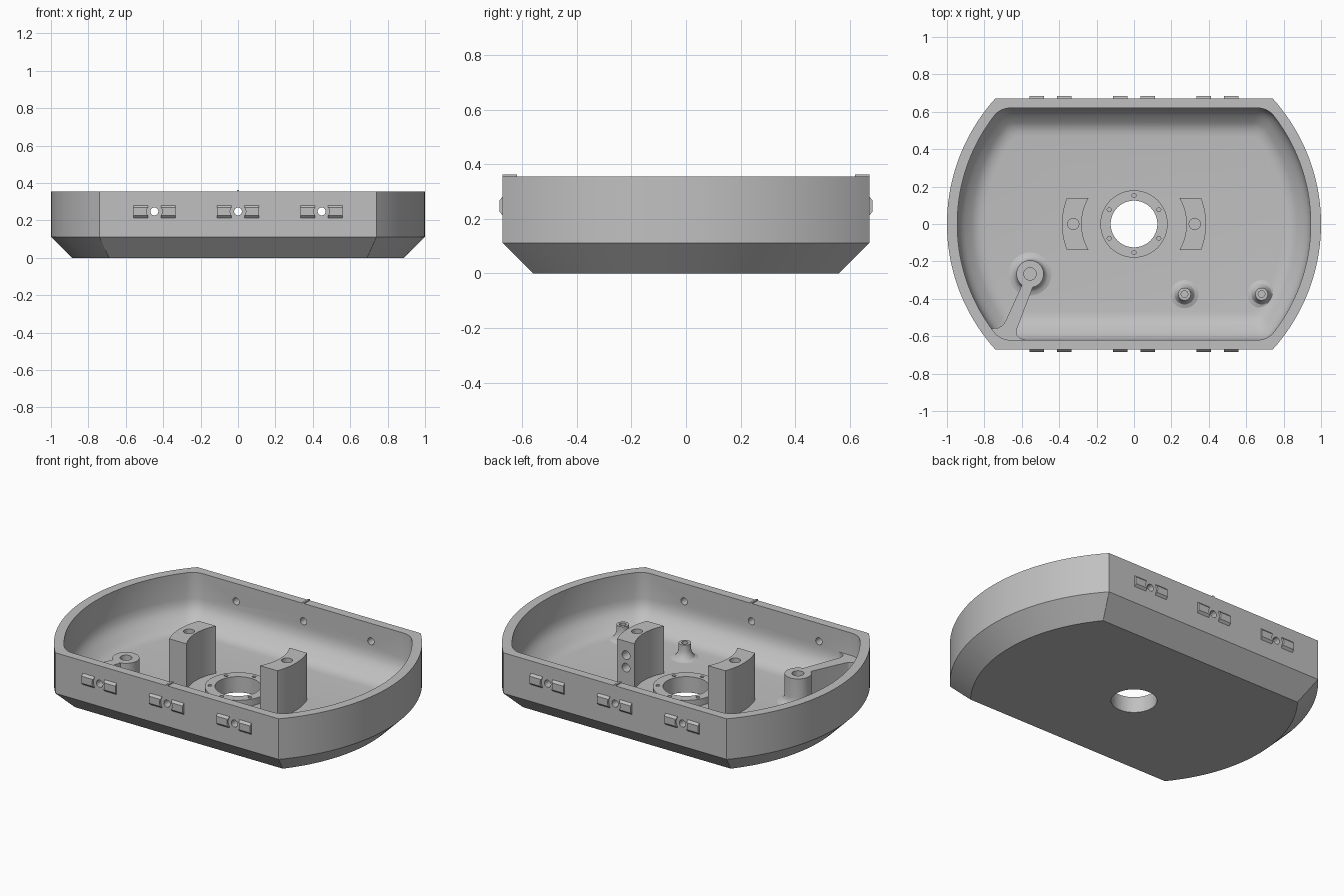
import bpy, bmesh, math
from mathutils import Matrix

if "Cube" in bpy.data.objects:
    bpy.data.objects.remove(bpy.data.objects["Cube"])

GREY = bpy.data.materials.new("plain_grey")
GREY.diffuse_color = (0.53, 0.53, 0.53, 1)
GREY.use_nodes = True
GREY.node_tree.nodes["Principled BSDF"].inputs["Base Color"].default_value = GREY.diffuse_color
TOP, FLOOR, WALL_Y = 0.355, 0.055, 0.672


def finish(name, bm):
    bmesh.ops.remove_doubles(bm, verts=bm.verts, dist=1e-5)
    bmesh.ops.recalc_face_normals(bm, faces=bm.faces)
    me = bpy.data.meshes.new(name)
    bm.to_mesh(me)
    bm.free()
    ob = bpy.data.objects.new(name, me)
    me.materials.append(GREY)
    bpy.context.collection.objects.link(ob)
    return ob


def loft(name, rings):
    """Capped solid through rings of equal point count."""
    bm = bmesh.new()
    loops = [[bm.verts.new(p) for p in ring] for ring in rings]
    n = len(loops[0])
    for a, b in zip(loops, loops[1:]):
        for i in range(n):
            j = (i + 1) % n
            bm.faces.new((a[i], a[j], b[j], b[i]))
    bm.faces.new(loops[0][::-1])
    bm.faces.new(loops[-1])
    return finish(name, bm)


def prism(name, pts, z0, z1):
    return loft(name, [[(x, y, z) for x, y in pts] for z in (z0, z1)])


def lathe(name, profile, x, y, closed=False, steps=48):
    """Revolve (radius, z) points about a vertical axis."""
    bm = bmesh.new()
    vs = [bm.verts.new((r, 0, z)) for r, z in profile]
    pairs = list(zip(vs, vs[1:])) + ([(vs[-1], vs[0])] if closed else [])
    es = [bm.edges.new(p) for p in pairs]
    bmesh.ops.spin(bm, geom=vs + es, cent=(0, 0, 0), axis=(0, 0, 1),
                   angle=math.tau, steps=steps)
    bmesh.ops.translate(bm, verts=bm.verts, vec=(x, y, 0))
    return finish(name, bm)


def rod(r, length, loc, along_y=False, seg=32):
    bm = bmesh.new()
    rot = Matrix.Rotation(math.pi / 2, 4, 'X') if along_y else Matrix()
    bmesh.ops.create_cone(bm, cap_ends=True, segments=seg, radius1=r, radius2=r,
                          depth=length, matrix=Matrix.Translation(loc) @ rot)
    return finish("cutter", bm)


def boolean(ob, cutter, op='DIFFERENCE'):
    mod = ob.modifiers.new("bool", 'BOOLEAN')
    mod.operation, mod.object, mod.solver = op, cutter, 'EXACT'
    bpy.context.view_layer.objects.active = ob
    bpy.ops.object.modifier_apply(modifier=mod.name)
    bpy.data.objects.remove(cutter)


def outline(R, Y, r, z, n=40, k=8):
    """Circle of radius R cut flat at y = +-Y, corners rounded by r."""
    cx, cy = math.sqrt((R - r) ** 2 - (Y - r) ** 2), Y - r
    a = math.atan2(cy, cx)
    right = [(R * math.cos(t), R * math.sin(t))
             for t in (-a + 2 * a * i / n for i in range(n + 1))]
    if r > 0:
        fil = [(cx + r * math.cos(t), cy + r * math.sin(t))
               for t in (a + (math.pi / 2 - a) * i / k for i in range(1, k + 1))]
        right = [(x, -y) for x, y in fil[::-1]] + right + fil
    return [(x, y, z) for x, y in right] + [(-x, -y, z) for x, y in right]


def hull(name):
    return loft(name, [outline(0.888, 0.56, 0, 0), outline(1, WALL_Y, 0, 0.112),
                       outline(1, WALL_Y, 0, TOP)])


# Tray shell: chamfered hull minus a cavity with a soft sloped cove
tray = hull("tray_shell")
cove = [(0.15, FLOOR), (0.125, 0.058), (0.1, 0.066), (0.078, 0.08), (0.04, 0.115),
        (0.02, 0.138), (0.007, 0.165), (0, 0.2), (0, 0.45)]
boolean(tray, loft("cavity", [outline(0.945 - d, 0.62 - d, 0.11 - d * 0.3, z)
                              for d, z in cove]))
boolean(tray, rod(0.125, 1, (0, 0, 0), seg=48))
CLIP_X = (-0.447, 0, 0.447)
for x in CLIP_X:
    boolean(tray, rod(0.021, 2, (x, 0, 0.248), True))

# Centre ring with six screw holes
ring = lathe("centre_ring", [(0.125, 0.04), (0.18, 0.04), (0.18, 0.095), (0.125, 0.095)],
             0, 0, closed=True)
for i in range(6):
    a = math.radians(30 + 60 * i)
    boolean(ring, rod(0.011, 0.06, (0.153 * math.cos(a), 0.153 * math.sin(a), 0.1), seg=16))

# Curved posts either side of the ring
for side, label in ((-1, "left"), (1, "right")):
    def arc(R, s):
        m = math.asin(0.14 / R)
        return [(side * R * math.cos(t), R * math.sin(t))
                for t in (s * m * (i / 8 - 1) for i in range(17))]
    post = prism(label + "_post", arc(0.385, 1) + arc(0.28, -1), 0.04, 0.338)
    boolean(post, rod(0.03, 0.2, (side * 0.325, 0, 0.338)))
    if side > 0:
        for z in (0.255, 0.18):
            boolean(post, rod(0.026, 0.14, (0.3, 0.14, z), True))

# Pivot boss and its arm running into the front wall
lathe("pivot_boss", [(0, 0.04), (0.115, 0.04), (0.115, FLOOR), (0.097, 0.06),
                     (0.083, 0.07), (0.075, 0.086), (0.073, 0.105), (0.073, 0.22),
                     (0.033, 0.22), (0.033, 0.1), (0, 0.1)], -0.556, -0.267)
arm = prism("pivot_arm", [(-0.597, -0.322), (-0.685, -0.515), (-0.70, -0.54),
                          (-0.725, -0.555), (-0.78, -0.56), (-0.73, -0.65), (-0.585, -0.65),
                          (-0.585, -0.619), (-0.61, -0.61), (-0.627, -0.593),
                          (-0.628, -0.567), (-0.54, -0.335)], 0.04, 0.2198)
boolean(arm, hull("trim"), 'INTERSECT')

# Flared screw standoffs
for i, x in enumerate((0.27, 0.682)):
    lathe(f"standoff_{i + 1}", [(0, 0.04), (0.075, 0.04), (0.075, FLOOR), (0.055, 0.062),
                                (0.042, 0.078), (0.034, 0.105), (0.034, 0.142),
                                (0.018, 0.142), (0.018, 0.08), (0, 0.08)], x, -0.375, steps=32)

# Bevelled clip pads around each wall hole, and a locating rib on each rim
for s, label in ((-1, "front"), (1, "back")):
    for i, x in enumerate(CLIP_X):
        for e in (-1, 1):
            sect = [(0.66, 0.213), (0.672, 0.213), (0.684, 0.226),
                    (0.684, 0.268), (0.672, 0.281), (0.66, 0.281)]
            pad = loft(f"{label}_clip_{i + 1}_{'left' if e < 0 else 'right'}",
                       [[(x + e * d, s * y, z) for y, z in sect] for d in (0.034, 0.112)])
            boolean(pad, rod(0.042, 0.1, (x, s * 0.67, 0.248), True))
    y0, y1 = sorted((s * 0.62, s * WALL_Y))
    prism(label + "_rim_rib", [(-0.006, y0), (0.006, y0), (0.006, y1), (-0.006, y1)],
          0.34, 0.362)

# Smooth curved faces, keep hard edges
for ob in bpy.context.scene.objects:
    ob.select_set(True)
bpy.context.view_layer.objects.active = tray
bpy.ops.object.shade_smooth_by_angle(angle=math.radians(28))
